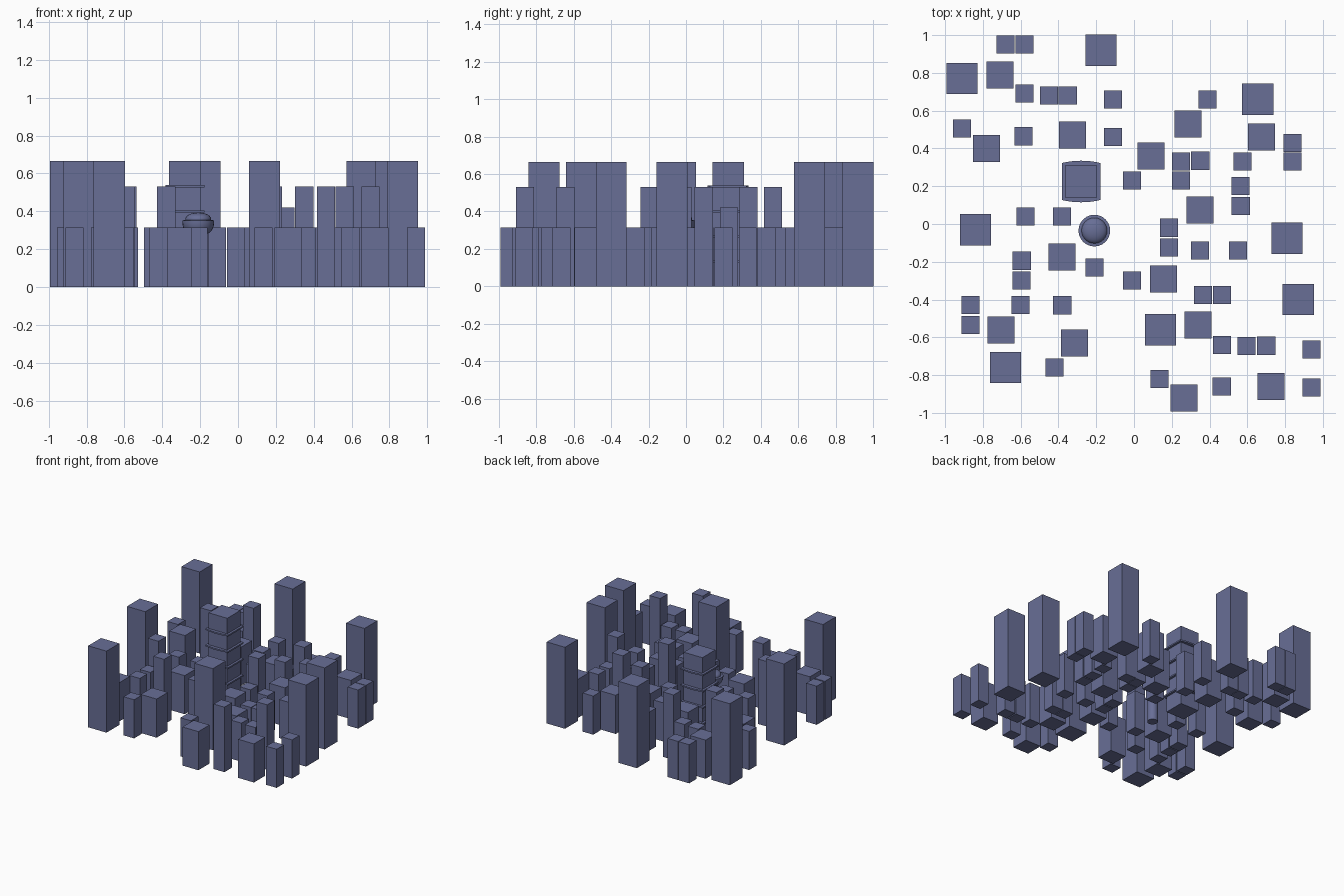
import bpy
import bmesh
from math import cos, pi, radians, sin

cube = bpy.data.objects.get("Cube")
if cube:
    bpy.data.objects.remove(cube, do_unlink=True)

# One slate blue for the whole city
slate = bpy.data.materials.new("slate_blue")
slate.use_nodes = True
colour = (.138, .157, .305, 1)
slate.diffuse_color = colour
slate.node_tree.nodes["Principled BSDF"].inputs["Base Color"].default_value = colour


def finish(name, bm):
    """Turn a bmesh into a named, coloured object in the scene."""
    bmesh.ops.recalc_face_normals(bm, faces=bm.faces)
    mesh = bpy.data.meshes.new(name)
    bm.to_mesh(mesh)
    bm.free()
    mesh.materials.append(slate)
    obj = bpy.data.objects.new(name, mesh)
    bpy.context.collection.objects.link(obj)
    return obj


def block(name, x, y, width, bottom, top):
    """Square building block standing between two heights."""
    bm = bmesh.new()
    bmesh.ops.create_cube(bm, size=1)
    bmesh.ops.scale(bm, vec=(width, width, top - bottom), verts=bm.verts)
    bmesh.ops.translate(bm, vec=(x, y, (top + bottom) / 2), verts=bm.verts)
    return finish(name, bm)


def buildings(name, width, height, places):
    for x, y in places:
        block(name, x, y, width, 0, height)


def bowed_plate(name, x, y, z, half_x, half_y, bow, thickness, steps=8):
    """Thin roof plate whose front and back edges curve outwards."""
    bm = bmesh.new()
    outline = []
    for side in (-1, 1):
        for i in range(steps + 1):
            t = 2 * i / steps - 1
            px = -side * t * half_x
            py = side * (half_y + bow * (1 - t * t))
            outline.append(bm.verts.new((x + px, y + py, z)))
    face = bm.faces.new(outline)
    result = bmesh.ops.extrude_face_region(bm, geom=[face])
    raised = [v for v in result["geom"] if isinstance(v, bmesh.types.BMVert)]
    bmesh.ops.translate(bm, vec=(0, 0, thickness), verts=raised)
    return finish(name, bm)


def turned(name, x, y, profile, segments=24):
    """Revolve a radius and height profile around a vertical axis."""
    bm = bmesh.new()
    verts = [bm.verts.new((x + r, y, z)) for r, z in profile]
    edges = [bm.edges.new(pair) for pair in zip(verts, verts[1:])]
    bmesh.ops.spin(bm, geom=verts + edges, cent=(x, y, 0), axis=(0, 0, 1),
                   angle=2 * pi, steps=segments)
    bmesh.ops.remove_doubles(bm, verts=bm.verts, dist=.0001)
    obj = finish(name, bm)
    bpy.ops.object.select_all(action="DESELECT")
    obj.select_set(True)
    bpy.context.view_layer.objects.active = obj
    bpy.ops.object.shade_smooth_by_angle(angle=radians(30))
    return obj


# Skyscrapers
buildings("skyscraper", .165, .665, [
    (-.91, .77), (-.175, .92), (.655, .66), (-.84, -.03),
    (.81, -.075), (.87, -.4), (.14, -.56), (-.68, -.76)])

# Wide low buildings
buildings("wide_building", .143, .315, [
    (-.71, .79), (-.78, .4), (-.325, .47), (.09, .36), (.285, .53),
    (.675, .46), (.35, .075), (-.38, -.175), (.155, -.29), (.34, -.535),
    (-.705, -.56), (-.315, -.63), (.725, -.86), (.265, -.92)])

# Slim towers
buildings("slim_tower", .097, .53, [
    (-.35, .68), (-.585, .465), (.35, .335), (.565, .095), (.185, -.02),
    (-.595, -.195), (-.38, -.43), (.7, -.645), (.465, -.86)])

# Middle-height house
buildings("middle_house", .095, .42, [(.25, .23)])

# Small low houses
buildings("small_house", .095, .315, [
    (-.68, .95), (-.58, .95), (-.58, .69), (-.45, .68), (-.11, .66),
    (.39, .66), (-.91, .505), (-.11, .46), (.84, .43), (.84, .33),
    (.25, .33), (.575, .33), (-.01, .23), (.565, .2), (-.575, .04),
    (-.38, .04), (.185, -.125), (.35, -.14), (.55, -.14), (-.21, -.23),
    (-.595, -.3), (-.01, -.3), (.365, -.375), (.465, -.375),
    (-.865, -.43), (-.865, -.535), (-.6, -.43), (.465, -.64),
    (.595, -.645), (.94, -.665), (-.42, -.76), (.135, -.82), (.94, -.865)])

# Tiered tower with thin eaves between its storeys
tower_x, tower_y, storey = -.28, .225, .133
block("tiered_tower_body", tower_x, tower_y, .168, 0, storey * 5)
for level in range(1, 5):
    bowed_plate("tiered_tower_eave", tower_x, tower_y, level * storey - .006,
                .102, .098, .012, .012)

# Domed tower: stem, bowl, rim and dome in one turned profile
bowl = [(.04 + .044 * sin(t * pi / 8), .34 - .06 * cos(t * pi / 8)) for t in range(5)]
dome = [(.068 * cos(t * pi / 12), .36 + .033 * sin(t * pi / 12)) for t in range(6)]
turned("domed_tower", -.21, -.035,
       [(0, 0), (.04, 0)] + bowl + [(.084, .352), (.068, .354)] + dome + [(0, .393)])
